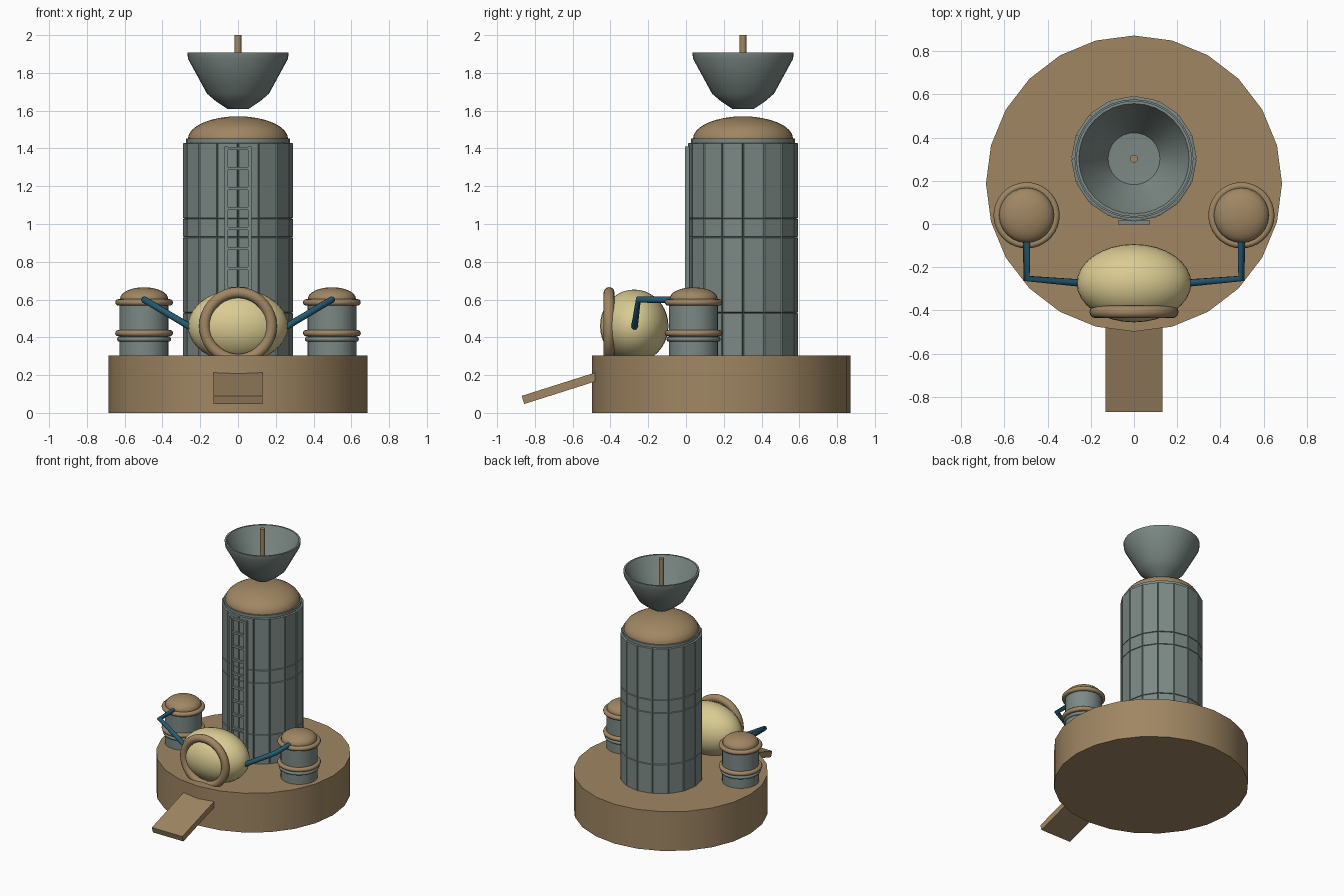
import bpy, bmesh, math
from mathutils import Vector

if "Cube" in bpy.data.objects:
    bpy.data.objects.remove(bpy.data.objects["Cube"])


def material(name, rgb):
    m = bpy.data.materials.new(name)
    m.diffuse_color = (*rgb, 1)
    m.use_nodes = True
    m.node_tree.nodes["Principled BSDF"].inputs["Base Color"].default_value = m.diffuse_color
    return m


TAN = material("tan", (0.35, 0.24, 0.125))
GREY = material("steel_grey", (0.20, 0.25, 0.235))
CREAM = material("cream_yellow", (0.70, 0.60, 0.29))
BLUE = material("pipe_blue", (0.02, 0.10, 0.16))


def finish(name, mat, smooth=True, angle=35):
    ob = bpy.context.object
    ob.name = ob.data.name = name
    ob.data.materials.append(mat)
    if smooth:
        bpy.ops.object.shade_smooth_by_angle(angle=math.radians(angle))
    return ob


def from_bmesh(bm, name, mat, smooth=True, angle=35):
    me = bpy.data.meshes.new(name)
    bmesh.ops.recalc_face_normals(bm, faces=bm.faces)
    bm.to_mesh(me)
    bm.free()
    ob = bpy.data.objects.new(name, me)
    bpy.context.collection.objects.link(ob)
    bpy.ops.object.select_all(action='DESELECT')
    ob.select_set(True)
    bpy.context.view_layer.objects.active = ob
    return finish(name, mat, smooth, angle)


def lathe(name, mat, profile, x, y, sides=24, angle=35):
    """Spin an (r, z) profile about a vertical axis at x, y."""
    bm = bmesh.new()
    vs = [bm.verts.new((x + r, y, z)) for r, z in profile]
    es = [bm.edges.new(p) for p in zip(vs, vs[1:])]
    bmesh.ops.spin(bm, geom=vs + es, cent=(x, y, 0), axis=(0, 0, 1),
                   angle=math.tau, steps=sides)
    bmesh.ops.remove_doubles(bm, verts=bm.verts, dist=0.0005)
    return from_bmesh(bm, name, mat, True, angle)


def dome(r, z0, h, n=8):
    return [(r * math.cos(i / n * math.pi / 2), z0 + h * math.sin(i / n * math.pi / 2))
            for i in range(n + 1)]


def box(name, mat, loc, size, tilt=0):
    bpy.ops.mesh.primitive_cube_add(size=1, location=loc, rotation=(tilt, 0, 0))
    bpy.context.object.scale = size
    return finish(name, mat, False)


def torus(name, mat, loc, major, minor, rot=(0, 0, 0)):
    bpy.ops.mesh.primitive_torus_add(location=loc, rotation=rot, major_radius=major,
                                     minor_radius=minor, major_segments=36, minor_segments=12)
    return finish(name, mat, True, 60)


# round platform and its sloping ramp
lathe("platform", TAN, [(0, 0), (0.685, 0), (0.685, 0.305), (0, 0.305)], 0, 0.187)
box("ramp", TAN, (0, -0.663, 0.132), (0.262, 0.42, 0.045), math.radians(17.6))

# sixteen-sided tower with raised wall panels
TY = 0.302
bm = bmesh.new()
levels = [0.03, 0.53, 0.93, 1.03, 1.43]
rings = [[bm.verts.new((0.283 * math.cos(a * math.tau / 16),
                        TY + 0.283 * math.sin(a * math.tau / 16), z))
          for a in range(16)] for z in levels]
sides = [bm.faces.new((lo[i], lo[(i + 1) % 16], hi[(i + 1) % 16], hi[i]))
         for lo, hi in zip(rings, rings[1:]) for i in range(16)]
bm.faces.new(rings[0][::-1])
bm.faces.new(rings[-1])
bm.normal_update()
bmesh.ops.inset_individual(bm, faces=sides, thickness=0.004, depth=0.008)
from_bmesh(bm, "tower_walls", GREY, False)
lathe("tower_rim", GREY, [(0, 1.42), (0.275, 1.42), (0.275, 1.452), (0, 1.452)], 0, TY, 32)
lathe("tower_dome", TAN, [(0.265, 1.44)] + dome(0.265, 1.452, 0.118), 0, TY, 32, 60)

# ladder on the tower front
for s in (-1, 1):
    box("ladder_rail", GREY, (s * 0.062, 0.007, 0.857), (0.02, 0.022, 1.105))
for i in range(11):
    box("ladder_rung", GREY, (0, 0.007, 1.4 - i * 0.106), (0.12, 0.018, 0.016))

# open collector bowl above the tower, with centre rod
lathe("collector_bowl", GREY,
      [(0, 1.61), (0.058, 1.61), (0.115, 1.648), (0.164, 1.69), (0.265, 1.875), (0.268, 1.908),
       (0.255, 1.908), (0.21, 1.82), (0.12, 1.672), (0, 1.665)], 0, TY, 32, 30)
lathe("collector_rod", TAN, [(0, 1.64), (0.018, 1.64), (0.018, 2.0), (0, 2.0)], 0, TY, 12)

# cream pod with round hatch ring
bpy.ops.mesh.primitive_uv_sphere_add(segments=32, ring_count=20, location=(0, -0.274, 0.46))
bpy.context.object.scale = (0.265, 0.181, 0.193)
finish("pod", CREAM, True, 60)
torus("hatch_ring", TAN, (0, -0.407, 0.46), 0.177, 0.029, (math.pi / 2, 0, 0))

# side tanks with bands, lids and feed pipes
for s in (-1, 1):
    x, y = s * 0.497, 0.04
    lathe("tank_body", GREY, [(0, 0.29), (0.13, 0.29), (0.13, 0.60), (0, 0.60)], x, y)
    lathe("tank_lid", TAN, [(0.127, 0.58)] + dome(0.127, 0.605, 0.06), x, y, 24, 60)
    torus("tank_top_band", TAN, (x, y, 0.585), 0.136, 0.017)
    torus("tank_middle_band", TAN, (x, y, 0.422), 0.136, 0.017)
    torus("tank_lower_band", GREY, (x, y, 0.39), 0.13, 0.013)

    cu = bpy.data.curves.new("feed_pipe", 'CURVE')
    cu.dimensions = '3D'
    cu.bevel_depth = 0.018
    cu.bevel_resolution = 2
    cu.use_fill_caps = True
    sp = cu.splines.new('POLY')
    path = [(x, y, 0.6), (x, -0.252, 0.6), (s * 0.24, -0.274, 0.447)]
    sp.points.add(len(path) - 1)
    for p, co in zip(sp.points, path):
        p.co = (*co, 1)
    cu.materials.append(BLUE)
    bpy.context.collection.objects.link(bpy.data.objects.new("feed_pipe", cu))
